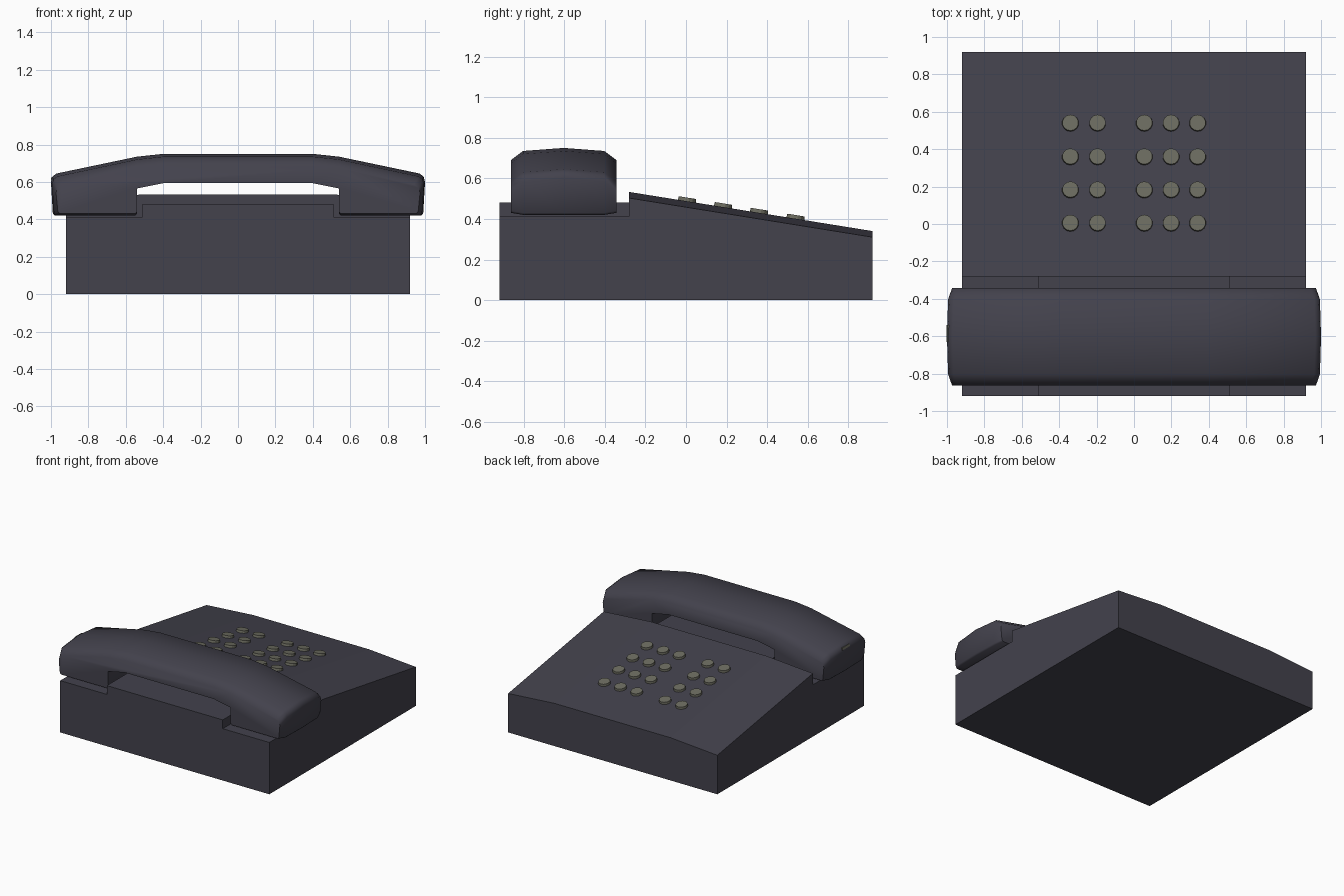
import bpy, bmesh, math
from mathutils import Vector, Matrix

if "Cube" in bpy.data.objects:
    bpy.data.objects.remove(bpy.data.objects["Cube"])


def material(name, rgb):
    m = bpy.data.materials.new(name)
    m.diffuse_color = (*rgb, 1)
    m.use_nodes = True
    m.node_tree.nodes["Principled BSDF"].inputs["Base Color"].default_value = m.diffuse_color
    return m


CHARCOAL = material("charcoal plastic", (0.056, 0.054, 0.073))
KEY_GREY = material("olive grey keys", (0.152, 0.152, 0.118))


def finish(name, bm, mat, angle=None):
    bmesh.ops.recalc_face_normals(bm, faces=bm.faces)
    me = bpy.data.meshes.new(name)
    bm.to_mesh(me)
    bm.free()
    me.materials.append(mat)
    ob = bpy.data.objects.new(name, me)
    bpy.context.collection.objects.link(ob)
    if angle:
        bpy.ops.object.select_all(action='DESELECT')
        ob.select_set(True)
        bpy.context.view_layer.objects.active = ob
        bpy.ops.object.shade_smooth_by_angle(angle=math.radians(angle))
    return ob


def loft(name, layers, mat, angle=None):
    """Join closed outlines of equal length and cap both ends."""
    bm = bmesh.new()
    rings = [[bm.verts.new(p) for p in layer] for layer in layers]
    n = len(rings[0])
    for a, b in zip(rings, rings[1:]):
        for i in range(n):
            j = (i + 1) % n
            bm.faces.new((a[i], a[j], b[j], b[i]))
    bm.faces.new(rings[0])
    bm.faces.new(rings[-1])
    return finish(name, bm, mat, angle)


# Wedge body with a slightly crowned sloping top
def body_outline(x, lift):
    return [(x, y, z) for y, z in ((-0.92, 0), (0.92, 0), (0.92, 0.31 + lift),
            (-0.28, 0.503 + lift), (-0.28, 0.412), (-0.92, 0.412))]


loft("body", [body_outline(x, d) for x, d in
              ((-0.92, 0), (-0.51, 0.03), (0.51, 0.03), (0.92, 0))], CHARCOAL)

# Raised saddle between the two cradle seats
loft("cradle_saddle", [[(x, y, z) for y, z in
     ((-0.92, 0.412), (-0.28, 0.412), (-0.28, 0.482), (-0.92, 0.482))]
     for x in (-0.51, 0.51)], CHARCOAL)

# Handset: mirrored side profile, lofted across its width with a crowned top
top_half = [(0.40, 0.75), (0.54, 0.735), (0.97, 0.645), (0.993, 0.628)]
under_half = [(1.0, 0.60), (0.99, 0.43), (0.98, 0.42), (0.55, 0.42),
              (0.54, 0.43), (0.54, 0.565), (0.39, 0.595)]
half = [(x, z, True) for x, z in top_half] + [(x, z, False) for x, z in under_half]
profile = half + [(-x, z, t) for x, z, t in reversed(half)]


def handset_outline(dy, drop, end_in, raise_under):
    pts = []
    for x, z, is_top in profile:
        if is_top or 0.599 < z < 0.601:
            z -= drop
        elif z < 0.45:
            z += raise_under
        if abs(x) > 0.9:
            x -= math.copysign(end_in, x)
        pts.append((x, -0.603 + dy, z))
    return pts


loft("handset", [handset_outline(*a) for a in
     ((-0.26, 0.06, 0.027, 0.01), (-0.20, 0.015, 0.006, 0), (0, 0, 0, 0),
      (0.20, 0.015, 0.006, 0), (0.26, 0.06, 0.027, 0.01))], CHARCOAL, 56)

# Small cord socket on the left end of the handset
bm = bmesh.new()
bmesh.ops.create_cube(bm, size=1, matrix=Matrix.Translation((-0.995, -0.585, 0.617))
                      @ Matrix.Rotation(math.radians(14), 4, 'Y')
                      @ Matrix.Diagonal((0.009, 0.09, 0.018, 1)))
finish("cord_socket", bm, KEY_GREY)

# Keypad: five columns by four rows of round keys, square to the slope
slope = -0.193 / 1.2
tilt = Matrix.Rotation(math.atan(slope), 4, 'X')
bm = bmesh.new()
for x in (-0.34, -0.195, 0.055, 0.198, 0.34):
    for y in (0.005, 0.183, 0.36, 0.54):
        z = 0.533 + slope * (y + 0.28)
        bmesh.ops.create_cone(bm, cap_ends=True, segments=14, radius1=0.046, radius2=0.043,
                              depth=0.026, matrix=Matrix.Translation((x, y, z + 0.005)) @ tilt)
finish("keypad_keys", bm, KEY_GREY)
